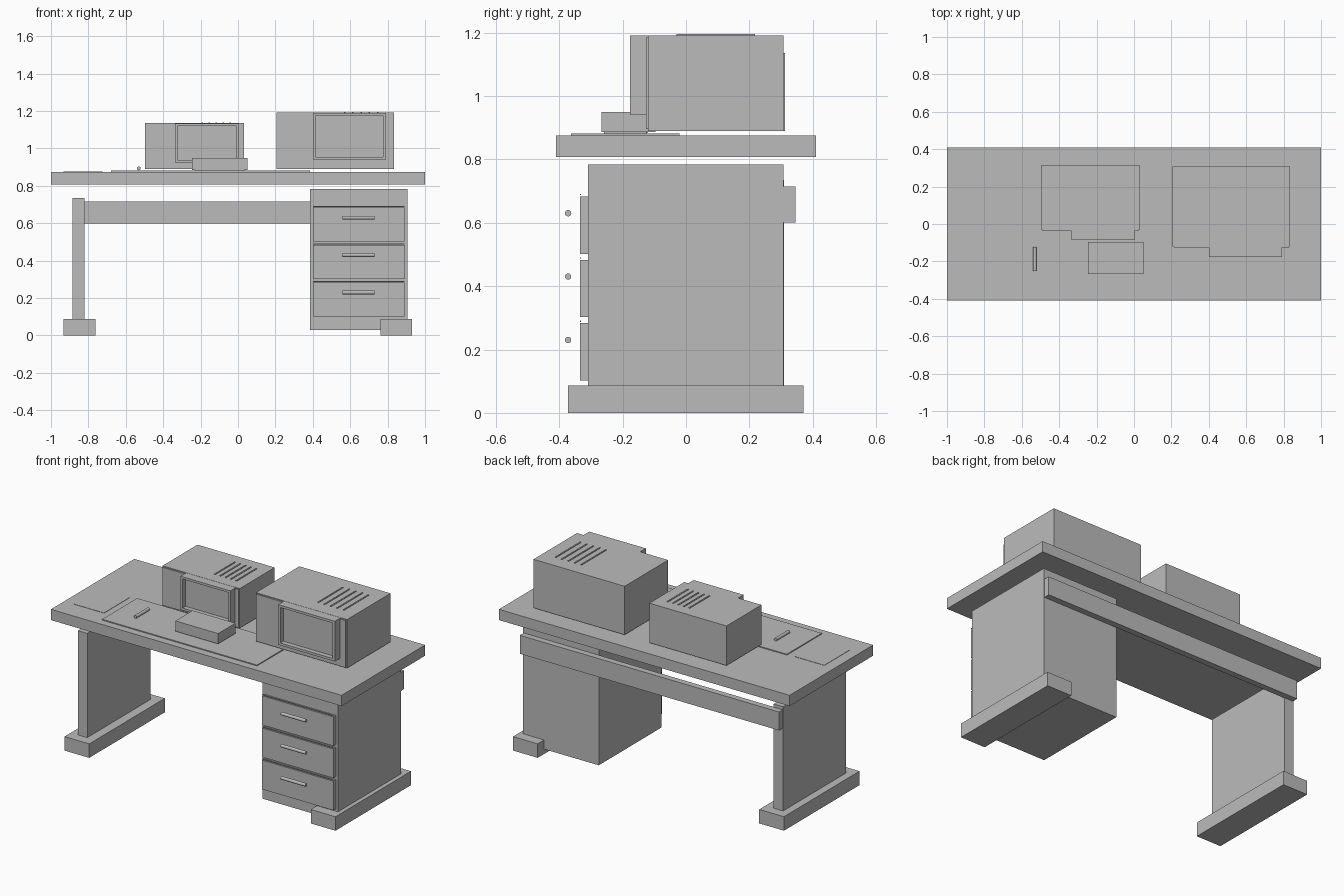
import bpy
import bmesh
from mathutils import Matrix, Vector

old = bpy.data.objects.get("Cube")
if old:
    bpy.data.objects.remove(old, do_unlink=True)

GREY = (0.5, 0.5, 0.5, 1)
grey = bpy.data.materials.new("plain grey")
grey.use_nodes = True
grey.diffuse_color = GREY
grey.node_tree.nodes["Principled BSDF"].inputs["Base Color"].default_value = GREY


def finish(name, bm):
    mesh = bpy.data.meshes.new(name)
    bm.to_mesh(mesh)
    bm.free()
    mesh.materials.append(grey)
    obj = bpy.data.objects.new(name, mesh)
    bpy.context.collection.objects.link(obj)
    return obj


def box_mesh(x, y, z):
    """Box from (low, high) ranges on each axis."""
    bm = bmesh.new()
    size = Vector([r[1] - r[0] for r in (x, y, z)])
    mid = Vector([(r[0] + r[1]) / 2 for r in (x, y, z)])
    bmesh.ops.create_cube(bm, size=1, matrix=Matrix.Translation(mid) @ Matrix.Diagonal(size).to_4x4())
    return bm


def box(name, x, y, z):
    return finish(name, box_mesh(x, y, z))


def rod(name, centre, radius, length, axis):
    bm = bmesh.new()
    turn = Vector((0, 0, 1)).rotation_difference(Vector(axis)).to_matrix().to_4x4()
    bmesh.ops.create_cone(bm, cap_ends=True, segments=16, radius1=radius, radius2=radius,
                          depth=length, matrix=Matrix.Translation(centre) @ turn)
    obj = finish(name, bm)
    for poly in obj.data.polygons:
        poly.use_smooth = len(poly.vertices) == 4
    return obj


def monitor(name, x, y, z, bezel_x, bezel_y, bezel_z, border):
    """Deep monitor: body, face plate, bezel with sunken screen, top vents."""
    w, d = x[1] - x[0], y[1] - y[0]
    lip = 0.006
    box(name + "_body", x, y, z)
    box(name + "_face_plate", (x[0] + lip, x[1] - lip), (y[0] - lip, y[0]),
        (z[0] + lip, z[1] - lip))

    # bezel with recessed screen
    bm = box_mesh(bezel_x, (bezel_y, y[0]), bezel_z)
    bm.normal_update()
    front = [f for f in bm.faces if f.normal.y < -0.9]
    bmesh.ops.inset_region(bm, faces=front, thickness=border)
    screen = bmesh.ops.extrude_discrete_faces(bm, faces=front)["faces"]
    bmesh.ops.translate(bm, verts=screen[0].verts, vec=(0, 0.03, 0))
    finish(name + "_bezel", bm)

    # vent slats
    for i in range(5):
        cx = x[0] + w * (0.58 + 0.07 * i)
        box(f"{name}_vent_{i + 1}", (cx - 0.004, cx + 0.004),
            (y[0] + d * 0.21, y[0] + d * 0.79), (z[1], z[1] + 0.004))


# Desk structure
box("desktop", (-1, 1), (-0.41, 0.41), (0.808, 0.875))
box("side_panel", (-0.885, -0.82), (-0.31, 0.31), (0.08, 0.735))
box("drawer_cabinet", (0.385, 0.905), (-0.31, 0.307), (0.03, 0.783))
box("back_beam", (-0.882, 0.902), (0.307, 0.345), (0.6, 0.715))
for side, cx in (("right", -0.848), ("left", 0.846)):
    box(side + "_foot", (cx - 0.085, cx + 0.085), (-0.372, 0.37), (0, 0.087))

# Drawers with lips and bar handles
for i in range(3):
    base = 0.102 + 0.2 * i
    box(f"drawer_front_{i + 1}", (0.4, 0.89), (-0.335, -0.31), (base, base + 0.181))
    box(f"drawer_lip_{i + 1}", (0.4, 0.89), (-0.335, -0.331), (base + 0.185, base + 0.189))
    rod(f"drawer_handle_{i + 1}", (0.645, -0.372, base + 0.128), 0.01, 0.17, (1, 0, 0))

# Monitors
monitor("large_monitor", (0.207, 0.834), (-0.12, 0.307), (0.889, 1.191),
        (0.4, 0.79), -0.177, (0.94, 1.19), 0.021)
monitor("small_monitor", (-0.498, 0.033), (-0.03, 0.313), (0.889, 1.135),
        (-0.337, 0.006), -0.084, (0.925, 1.134), 0.02)

# Things on the desk
box("desk_mat", (-0.68, 0.385), (-0.363, -0.02), (0.875, 0.881))
box("paper_sheet", (-0.932, -0.725), (-0.281, -0.028), (0.875, 0.877))
box("small_box_base", (-0.23, 0.035), (-0.258, -0.125), (0.881, 0.886))
box("small_box", (-0.245, 0.05), (-0.266, -0.096), (0.886, 0.95))
rod("pen", (-0.53, -0.187, 0.893), 0.01, 0.13, (0, 1, 0))
